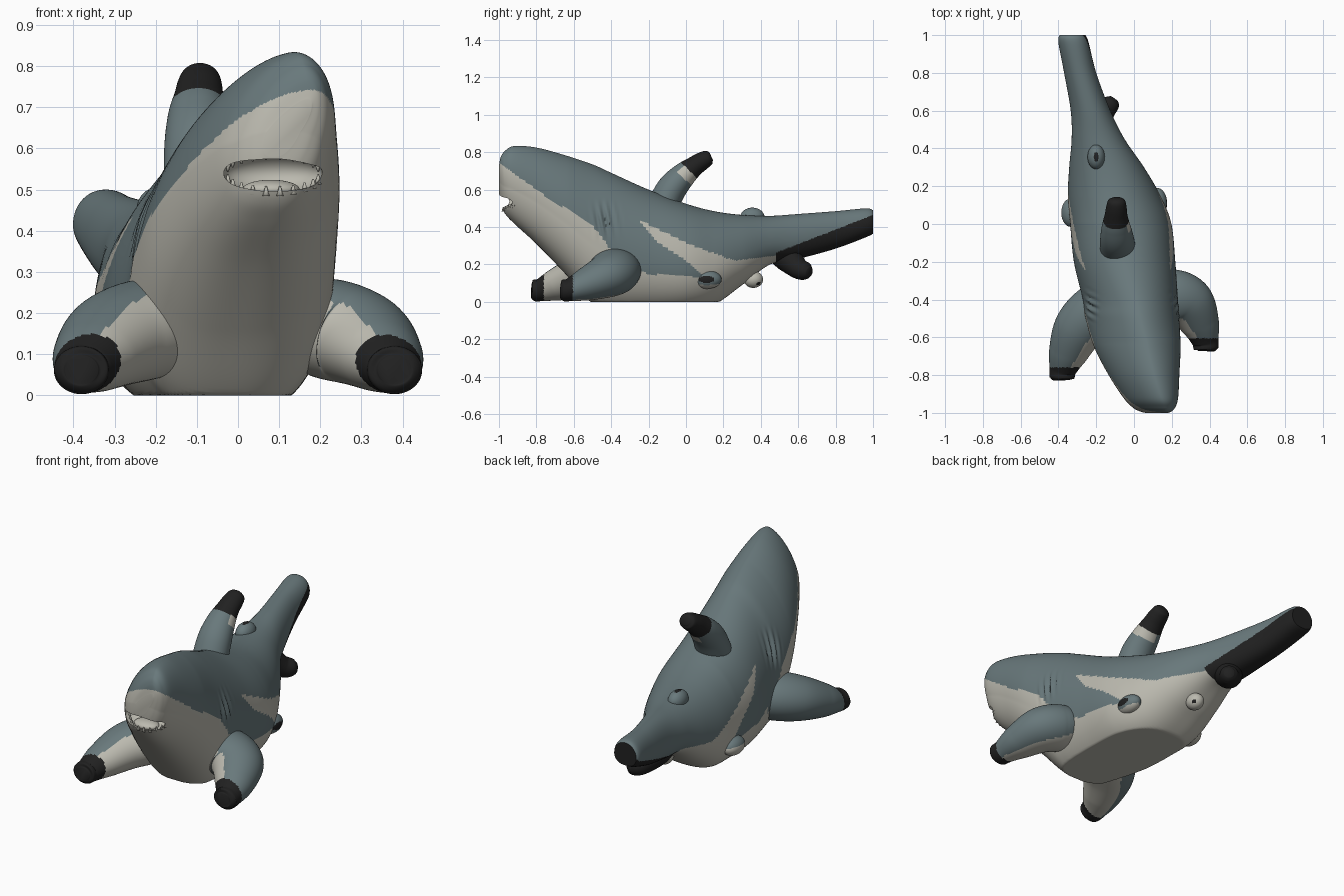
import bpy
import bmesh
import math
from mathutils import Vector, Matrix

if "Cube" in bpy.data.objects:
    bpy.data.objects.remove(bpy.data.objects["Cube"], do_unlink=True)

GREY, PALE, BLACK = range(3)


def make_material(name, colour):
    mat = bpy.data.materials.new(name)
    mat.use_nodes = True
    mat.diffuse_color = (*colour, 1)
    mat.node_tree.nodes["Principled BSDF"].inputs["Base Color"].default_value = (*colour, 1)
    return mat


MATERIALS = [
    make_material("slate grey skin", (0.14, 0.19, 0.2)),
    make_material("pale belly", (0.5, 0.49, 0.43)),
    make_material("black fin tips", (0.015, 0.015, 0.015)),
]


def smooth_rows(rows, steps):
    """Catmull-Rom interpolation through rows of numbers."""
    pts = [Vector(r) for r in rows]
    pts = [pts[0]] + pts + [pts[-1]]
    out = []
    for a, b, c, d in zip(pts, pts[1:], pts[2:], pts[3:]):
        for k in range(steps):
            t = k / steps
            out.append(b + (c - a) * (t / 2) + (a * 2 - b * 5 + c * 4 - d) * (t * t / 2)
                       + (b * 3 - a - c * 3 + d) * (t ** 3 / 2))
    return out + [pts[-1]]


def paint(obj, rule):
    """Pick each face's colour from its centre and normal."""
    for face in obj.data.polygons:
        face.material_index = rule(face.center, face.normal)


def finish(bm, name):
    bmesh.ops.recalc_face_normals(bm, faces=bm.faces)
    mesh = bpy.data.meshes.new(name)
    bm.to_mesh(mesh)
    bm.free()
    for mat in MATERIALS:
        mesh.materials.append(mat)
    mesh.shade_smooth()
    obj = bpy.data.objects.new(name, mesh)
    bpy.context.collection.objects.link(obj)
    return obj


def loft(name, rings):
    """Skin a list of closed rings, resting on the ground."""
    bm = bmesh.new()
    loops = [[bm.verts.new((p[0], p[1], max(p[2], 0))) for p in ring] for ring in rings]
    for a, b in zip(loops, loops[1:]):
        for i in range(len(a)):
            j = (i + 1) % len(a)
            bm.faces.new((a[i], a[j], b[j], b[i]))
    bm.faces.new(loops[0])
    bm.faces.new(loops[-1])
    return finish(bm, name)


def fin(name, path, rule, flat=1.0):
    """Tapered rounded fin along a path of x, y, z, radius."""
    rows = smooth_rows(path, 14)
    rings = []
    for i, row in enumerate(rows):
        tangent = (rows[min(i + 1, len(rows) - 1)] - rows[max(i - 1, 0)]).to_3d().normalized()
        side = tangent.cross(Vector((0, 0, 1))).normalized()
        up = side.cross(tangent)
        ring = []
        for k in range(72):
            a = math.tau * k / 72
            ring.append(row.to_3d() + (side * math.cos(a) * flat + up * math.sin(a)) * row[3])
        rings.append(ring)
    paint(loft(name, rings), rule)


def lobe(name, centre, size, rule):
    """Small rounded fin stub."""
    bm = bmesh.new()
    bmesh.ops.create_uvsphere(bm, u_segments=48, v_segments=32, radius=1,
                              matrix=Matrix.Translation(centre) @ Matrix.Diagonal((*size, 1)))
    obj = finish(bm, name)
    paint(obj, rule)
    return obj


def line(y, points):
    """Height on a polyline at y."""
    for (y0, z0), (y1, z1) in zip(points, points[1:]):
        if y <= y1:
            return z0 + (z1 - z0) * (y - y0) / (y1 - y0)
    return points[-1][1]


# Body stations: y, centre x, half width, bottom, top
BODY = [
    (-1, .11, .04, .58, .72), (-.992, .108, .072, .53, .77), (-.97, .1, .105, .475, .805),
    (-.92, .085, .138, .42, .833), (-.8, .05, .182, .31, .825), (-.65, .015, .225, .155, .785),
    (-.5, -.01, .245, -.01, .735), (-.4, -.02, .25, -.05, .69), (-.2, -.05, .268, -.06, .6),
    (0, -.07, .268, -.05, .525), (.15, -.105, .245, -.015, .485), (.3, -.145, .198, .09, .465),
    (.45, -.19, .14, .2, .46), (.6, -.23, .105, .23, .47), (.8, -.285, .085, .285, .485),
    (.96, -.32, .08, .345, .5), (1, -.325, .068, .365, .49),
]
rings = []
for y, cx, w, lo, hi in smooth_rows(BODY, 14):
    mid = lo + 0.43 * (hi - lo)
    # the head rolls to one side and narrows to a ridge
    roll = min(max(-y * 1.6, 0), 1)
    ring = []
    for k in range(160):
        a = math.tau * k / 160
        c, s = math.cos(a), math.sin(a)
        z = mid + s * ((hi - mid) if s > 0 else (mid - lo))
        power = 0.95 + 0.25 * roll if s > 0 else 0.75
        lean = roll * s * (0.06 if s > 0 else 0.025)
        # gill grooves on the flanks
        fade = max(0, 1 - abs(y + .43) / .1) * max(0, 1 - abs(z - .44) / .11)
        gill = 0.012 * fade * math.sin((y + z * 0.2) * 150)
        ring.append((cx + lean + (w + gill) * math.copysign(abs(c) ** power, c), y, z))
    rings.append(ring)
body = loft("body", rings)

# Mouth opening
mouth = lobe("mouth_cutter", (.085, -.94, .54), (.12, .08, .052), lambda c, n: PALE)
mouth.hide_render = True
cut = body.modifiers.new("mouth", "BOOLEAN")
cut.operation, cut.object = "DIFFERENCE", mouth
bpy.context.view_layer.objects.active = body
bpy.ops.object.modifier_apply(modifier=cut.name)
bpy.data.objects.remove(mouth, do_unlink=True)

JAW = [(-1, .745), (-.91, .68), (-.75, .565), (-.5, .41), (-.43, .32), (-.36, .21),
       (-.2, .15), (.1, .13)]
PATCH_TOP = [(-.24, .435), (0, .315), (.26, .22), (.5, .25)]
PATCH_LOW = [(-.24, .425), (-.17, .335), (0, .22), (.13, .11)]


def body_colour(c, n):
    y, z = c.y, c.z
    away = max(0, -n.x) * 0.06
    if y > .48:
        return BLACK if z + away < .262 + (y - .48) * .39 else GREY
    if z + (away if y < -.3 else 0) < line(y, JAW):
        return PALE
    return PALE if y > -.24 and line(y, PATCH_LOW) < z < line(y, PATCH_TOP) else GREY


paint(body, body_colour)
bpy.ops.object.select_all(action="DESELECT")
body.select_set(True)
bpy.ops.object.shade_smooth_by_angle(angle=math.radians(50))

# Teeth along both lips
bm = bmesh.new()
for direction in (1, -1):
    for i in range(10):
        a = math.pi * (i + 0.7) / 10.4
        spot = Vector((.085 + .112 * math.cos(a), -.978 + .06 * math.cos(a) ** 2,
                       .54 + direction * (.008 + .036 * math.sin(a))))
        turn = Matrix.Rotation(math.pi if direction > 0 else 0, 4, "X")
        bmesh.ops.create_cone(bm, cap_ends=True, segments=8, radius1=.009, radius2=.002,
                              depth=.024, matrix=Matrix.Translation(spot) @ turn)
paint(finish(bm, "teeth"), lambda c, n: PALE)

# Tongue
lobe("tongue", (.08, -.92, .5), (.07, .05, .024), lambda c, n: PALE)

# Pectoral fins, the one on the -x side reaching further forward
PECTORAL = [(.1, -.34, .17, .09), (.2, -.375, .165, .12), (.29, -.42, .14, .117),
            (.35, -.53, .095, .09), (.377, -.62, .065, .062), (.38, -.66, .062, .056),
            (.38, -.672, .062, .035)]
for side, name, shift in ((1, "left_pectoral_fin", 0), (-1, "right_pectoral_fin", -.155)):
    inward = Vector((-.75 * side, -.45, -.45))

    def pectoral_colour(c, n, shift=shift, inward=inward):
        if c.y < shift - .605:
            return BLACK
        return PALE if n.dot(inward) > .08 else GREY

    path = [(x * side, y + shift * min(1, 4 * x - .3), z, r) for x, y, z, r in PECTORAL]
    fin(name, path, pectoral_colour, 1.15)


# Dorsal fin with a pale patch under its tip
def dorsal_colour(c, n):
    reach = c.y + c.z
    if reach > .72:
        return BLACK
    return PALE if reach > .65 and n.x + n.y > .5 else GREY


fin("dorsal_fin", [(-.085, -.14, .48, .085), (-.09, -.08, .6, .08), (-.095, -.015, .675, .068),
                   (-.095, .045, .725, .054), (-.093, .09, .755, .048), (-.092, .122, .772, .04),
                   (-.092, .135, .778, .022)], dorsal_colour, 1.12)

# Lower tail lobe
fin("lower_tail_lobe", [(-.22, .47, .28, .06), (-.2, .54, .235, .073), (-.155, .6, .18, .057),
                        (-.12, .64, .165, .047), (-.105, .66, .16, .028)], lambda c, n: BLACK)

# Small rear fins
lobe("second_dorsal_fin", (-.2, .355, .452), (.046, .065, .052),
     lambda c, n: BLACK if n.z > .95 else GREY)
lobe("left_pelvic_fin", (.125, .11, .12), (.05, .08, .05),
     lambda c, n: BLACK if n.x > .93 else PALE if n.z < -.6 else GREY)
lobe("right_pelvic_fin", (-.335, .06, .12), (.05, .075, .05),
     lambda c, n: PALE if n.z < .3 else GREY)
spot_direction = Vector((.7, .5, -.5))
lobe("anal_fin", (-.12, .36, .12), (.045, .052, .045),
     lambda c, n: BLACK if n.dot(spot_direction) > .97 else PALE)
